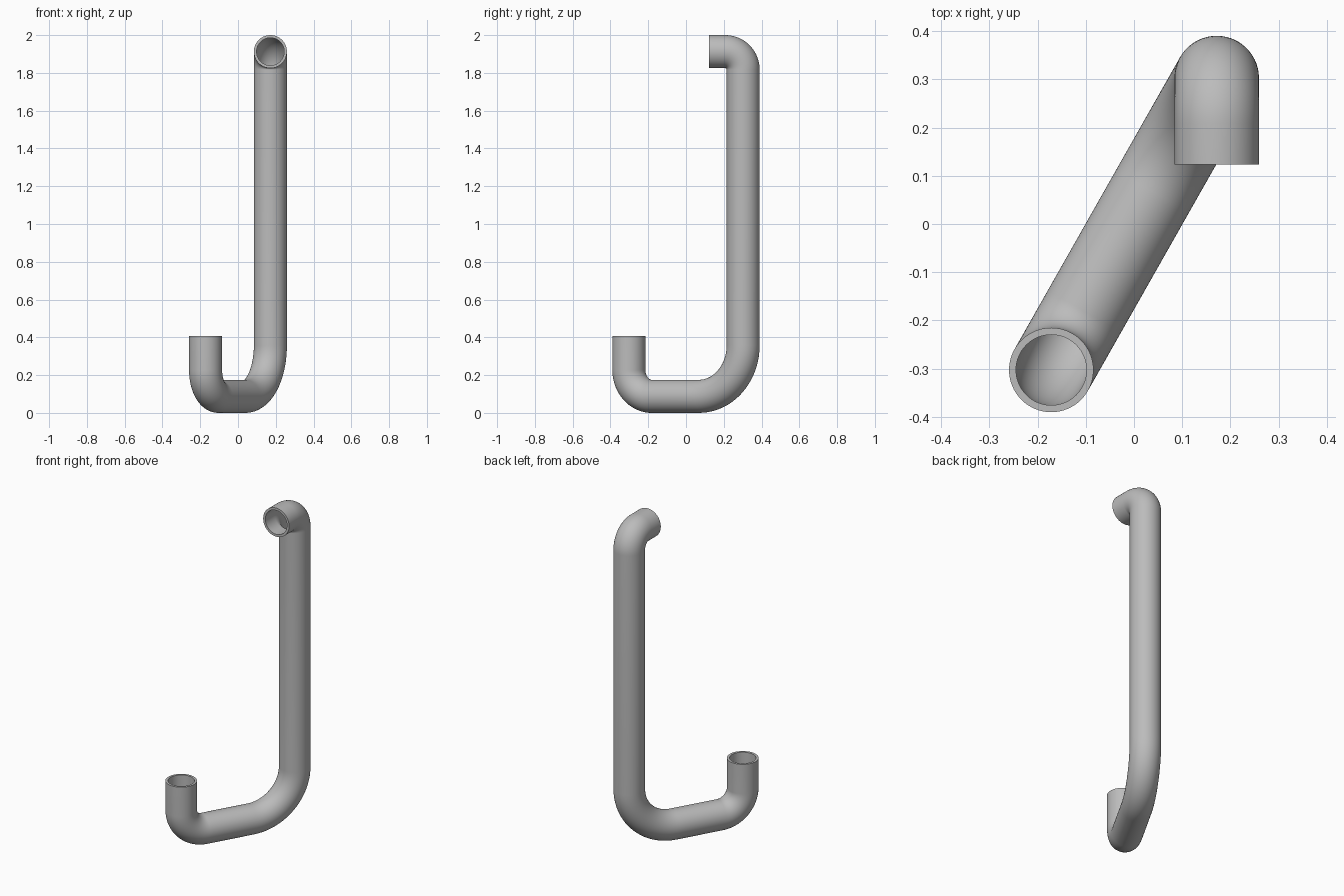
import bpy, bmesh, math
from mathutils import Vector

cube = bpy.data.objects.get("Cube")
if cube:
    bpy.data.objects.remove(cube, do_unlink=True)

OUTER, INNER, SIDES = 0.0875, 0.073, 64
X, Y, LOW, HIGH = 0.1715, 0.3025, 0.0875, 1.9125

# Pipe centre line: corner points and the bend radius at each inner corner
corners = [Vector(p) for p in ((-X, -Y, 0.407), (-X, -Y, LOW), (X, Y, LOW),
                               (X, Y, HIGH), (X, 0.123, HIGH))]
bends = (0.14, 0.27, 0.095)


def rounded_path(points, radii, steps=20):
    """Return (position, tangent) pairs along right-angle bends."""
    first = (points[1] - points[0]).normalized()
    path = [(points[0], first)]
    for i, r in enumerate(radii, 1):
        a = (points[i] - points[i - 1]).normalized()
        b = (points[i + 1] - points[i]).normalized()
        centre = points[i] - a * r + b * r
        for k in range(steps + 1):
            t = math.pi / 2 * k / steps
            path.append((centre + r * (a * math.sin(t) - b * math.cos(t)),
                         a * math.cos(t) + b * math.sin(t)))
    path.append((points[-1], (points[-1] - points[-2]).normalized()))
    return path


def bridge(bm, ring_a, ring_b):
    for i in range(SIDES):
        j = (i + 1) % SIDES
        bm.faces.new((ring_a[i], ring_a[j], ring_b[j], ring_b[i]))


# Sweep the outer and inner walls along the path
bm = bmesh.new()
walls = ([], [])
normal, previous = Vector((1, 0, 0)), None
for pos, tangent in rounded_path(corners, bends):
    if previous:
        normal = previous.rotation_difference(tangent) @ normal
    previous = tangent
    side = tangent.cross(normal)
    for wall, radius in zip(walls, (OUTER, INNER)):
        wall.append([bm.verts.new(pos + radius * (normal * math.cos(t) + side * math.sin(t)))
                     for t in (2 * math.pi * i / SIDES for i in range(SIDES))])
for wall in walls:
    for ring_a, ring_b in zip(wall, wall[1:]):
        bridge(bm, ring_a, ring_b)

# Rims at both open ends
for end in (0, -1):
    bridge(bm, walls[0][end], walls[1][end])
bmesh.ops.recalc_face_normals(bm, faces=bm.faces)

mesh = bpy.data.meshes.new("bent_pipe")
bm.to_mesh(mesh)
bm.free()
pipe = bpy.data.objects.new("bent_pipe", mesh)
bpy.context.collection.objects.link(pipe)

# Plain grey material
grey = bpy.data.materials.new("pipe_grey")
grey.use_nodes = True
grey.diffuse_color = (0.5, 0.5, 0.5, 1)
grey.node_tree.nodes["Principled BSDF"].inputs["Base Color"].default_value = (0.5, 0.5, 0.5, 1)
mesh.materials.append(grey)

# Smooth walls with sharp rims
bpy.ops.object.select_all(action='DESELECT')
pipe.select_set(True)
bpy.context.view_layer.objects.active = pipe
bpy.ops.object.shade_smooth_by_angle(angle=math.radians(35))
